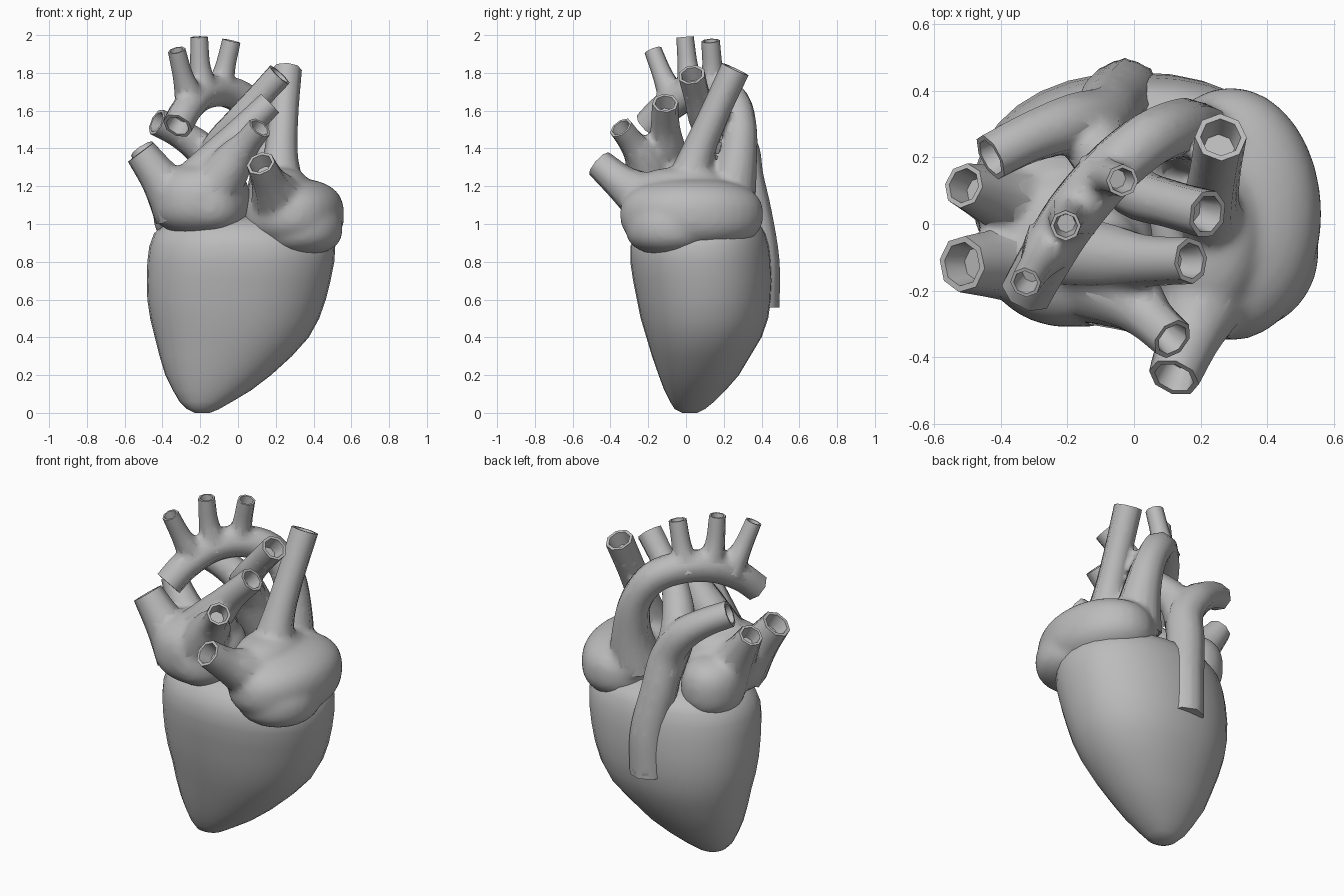
import bpy, bmesh, math
from mathutils import Vector

if "Cube" in bpy.data.objects:
    bpy.data.objects.remove(bpy.data.objects["Cube"])

grey = bpy.data.materials.new("tissue_grey")
grey.diffuse_color = (0.5, 0.5, 0.5, 1)
grey.use_nodes = True
grey.node_tree.nodes["Principled BSDF"].inputs["Base Color"].default_value = grey.diffuse_color


def finish(name, bm, angle=50):
    bmesh.ops.recalc_face_normals(bm, faces=bm.faces)
    me = bpy.data.meshes.new(name)
    bm.to_mesh(me)
    bm.free()
    ob = bpy.data.objects.new(name, me)
    bpy.context.collection.objects.link(ob)
    me.materials.append(grey)
    bpy.context.view_layer.objects.active = ob
    ob.select_set(True)
    bpy.ops.object.shade_smooth_by_angle(angle=math.radians(angle))
    ob.select_set(False)
    return ob


def skin(bm, rings):
    """Bridge rings of points into a closed shell."""
    vs = [[bm.verts.new(p) for p in r] for r in rings]
    n = len(vs[0])
    for a, b in zip(vs, vs[1:]):
        for i in range(n):
            bm.faces.new((a[i], a[(i + 1) % n], b[(i + 1) % n], b[i]))
    bm.faces.new(vs[0][::-1])
    bm.faces.new(vs[-1])


def spline(pts, steps=4):
    """Smooth points (x, y, z, radius) with a Catmull-Rom curve."""
    p = [Vector(q) for q in pts]
    p = [p[0] * 2 - p[1]] + p + [p[-1] * 2 - p[-2]]
    out = []
    for i in range(1, len(p) - 2):
        a, b, c, d = p[i - 1:i + 3]
        for s in range(steps):
            t = s / steps
            out.append(0.5 * (2 * b + (c - a) * t + (2 * a - 5 * b + 4 * c - d) * t * t
                              + (3 * b - a - 3 * c + d) * t ** 3))
    return out + [p[-2]]


def tube(bm, pts, scale=1.0, n=8, hollow=True):
    """Vessel running from its root to a hollow mouth."""
    path = spline(pts)
    rings, side = [], None
    for i, q in enumerate(path):
        d = (path[min(i + 1, len(path) - 1)] - path[max(i - 1, 0)]).to_3d().normalized()
        side = d.orthogonal() if side is None else side - d * side.dot(d)
        side.normalize()
        up = d.cross(side)

        def ring(c, r):
            return [c + (side * math.cos(k * math.tau / n) + up * math.sin(k * math.tau / n)) * r
                    for k in range(n)]
        rings.append(ring(q.to_3d(), q.w * scale))
    if hollow:
        c, r = path[-1].to_3d(), path[-1].w
        rings += [ring(c, r * 0.78), ring(c - d * 0.08, r * 0.6)]
    skin(bm, rings)


def power(v, e):
    return math.copysign(abs(v) ** e, v)


def ball(bm, c, r, e=0.8):
    """Slightly boxy ellipsoid."""
    made = bmesh.ops.create_uvsphere(bm, u_segments=32, v_segments=20, radius=1)
    for v in made["verts"]:
        x, y, z = v.co
        h = max(math.hypot(x, y), 1e-6)
        k = h ** e / h
        v.co = (c[0] + r[0] * x * k, c[1] + r[1] * y * k, c[2] + r[2] * power(z, e))


def fused(name, tubes, balls=(), smooth=8):
    """Soft core that blends the roots of its vessels."""
    bm = bmesh.new()
    for b in balls:
        ball(bm, *b)
    for t in tubes:
        a, b = Vector(t[-2]), Vector(t[-1])
        short = b + (a - b).normalized() * 0.1
        tube(bm, list(t[:-1]) + [tuple(short)], 0.98, n=12, hollow=False)
    ob = finish(name, bm, 180)
    m = ob.modifiers.new("blend", "REMESH")
    m.mode = "VOXEL"
    m.voxel_size = 0.018
    m.use_smooth_shade = True
    m = ob.modifiers.new("soften", "SMOOTH")
    m.factor = 0.5
    m.iterations = smooth


# Ventricles: (z, x min, x max, y min, y max)
rows = [(0.0, -.23, -.15, -.02, .06), (.02, -.27, -.10, -.06, .1), (.06, -.31, -.03, -.085, .15),
        (.12, -.345, .07, -.115, .21), (.2, -.385, .175, -.145, .28), (.3, -.415, .285, -.18, .34),
        (.4, -.44, .375, -.21, .40), (.5, -.465, .43, -.24, .435), (.6, -.48, .465, -.26, .45),
        (.7, -.483, .49, -.28, .455), (.8, -.48, .51, -.295, .45), (.88, -.47, .515, -.295, .44),
        (.95, -.445, .49, -.27, .42), (1.0, -.39, .43, -.22, .39), (1.04, -.26, .3, -.12, .3)]
bm = bmesh.new()
rings = []
for z, x0, x1, y0, y1 in rows:
    ring = []
    for k in range(32):
        a = k * math.tau / 32
        ring.append(((x0 + x1) / 2 + (x1 - x0) / 2 * power(math.cos(a), .92),
                     (y0 + y1) / 2 + (y1 - y0) / 2 * power(math.sin(a), .92), z))
    rings.append(ring)
skin(bm, rings)
finish("ventricles", bm, 60)

# Vessels: root to mouth, as (x, y, z, radius)
arch = [(.18, .22, 1.1, .15), (.175, .265, 1.3, .11), (.135, .285, 1.5, .09), (.04, .25, 1.65, .088),
        (-.08, .15, 1.705, .088), (-.19, .02, 1.69, .088), (-.27, -.11, 1.61, .084), (-.32, -.2, 1.52, .082)]
arch_branches = [
    [(-.25, -.06, 1.65, .085), (-.29, -.12, 1.78, .055), (-.325, -.175, 1.92, .047)],
    [(-.18, .03, 1.69, .085), (-.2, .01, 1.83, .055), (-.205, -.005, 1.99, .046)],
    [(-.1, .14, 1.69, .085), (-.07, .14, 1.82, .055), (-.035, .13, 1.97, .049)]]
trunk = [(-.03, .385, .56, .11), (-.03, .385, .8, .11), (-.07, .35, 1.05, .105),
         (-.1, .31, 1.25, .1), (-.19, .3, 1.39, .09), (-.31, .26, 1.48, .078), (-.43, .2, 1.54, .074)]
trunk_branch = [(-.09, .32, 1.15, .1), (-.11, .23, 1.37, .1), (.0, .1, 1.54, .08),
                (.11, .06, 1.67, .072), (.22, .03, 1.79, .074)]
left_veins = [
    [(-.25, -.08, 1.2, .12), (-.08, -.1, 1.37, .105), (.04, -.11, 1.51, .078), (.17, -.11, 1.64, .07)],
    [(-.15, -.15, 1.15, .15), (-.02, -.22, 1.34, .105), (.05, -.285, 1.43, .073), (.115, -.345, 1.51, .066)],
    [(-.3, .05, 1.1, .16), (-.41, .08, 1.25, .1), (-.51, .115, 1.4, .068)],
    [(-.3, -.09, 1.1, .17), (-.41, -.115, 1.24, .11), (-.515, -.12, 1.38, .085)]]
right_veins = [
    [(.22, .0, 1.12, .16), (.225, .05, 1.34, .095), (.24, .14, 1.56, .078), (.26, .26, 1.82, .078)],
    [(.23, -.16, 1.1, .17), (.17, -.33, 1.21, .1), (.12, -.46, 1.32, .078)]]

# Upper chambers and blended roots
fused("left_chamber", left_veins,
      [((-.2, -.07, 1.13), (.265, .24, .19)), ((-.15, -.1, 1.1), (.19, .21, .15)),
       ((-.28, .14, 1.06), (.17, .19, .17)), ((-.12, -.08, 1.25), (.14, .15, .13))])
fused("right_chamber", right_veins + [arch[:4]],
      [((.29, .03, 1.05), (.272, .38, .19)), ((.33, -.08, .98), (.225, .24, .145)),
       ((.22, -.02, 1.15), (.17, .27, .15))])
fused("arch_core", [arch] + arch_branches, smooth=5)
fused("trunk_core", [trunk, trunk_branch], smooth=5)

# Crisp vessels with open mouths
groups = {"arch": [arch], "arch_branch": arch_branches, "rear_trunk": [trunk],
          "trunk_branch": [trunk_branch], "left_vein": left_veins, "right_vein": right_veins}
for name, vessels in groups.items():
    for pts in vessels:
        bm = bmesh.new()
        tube(bm, pts)
        finish(name, bm)
